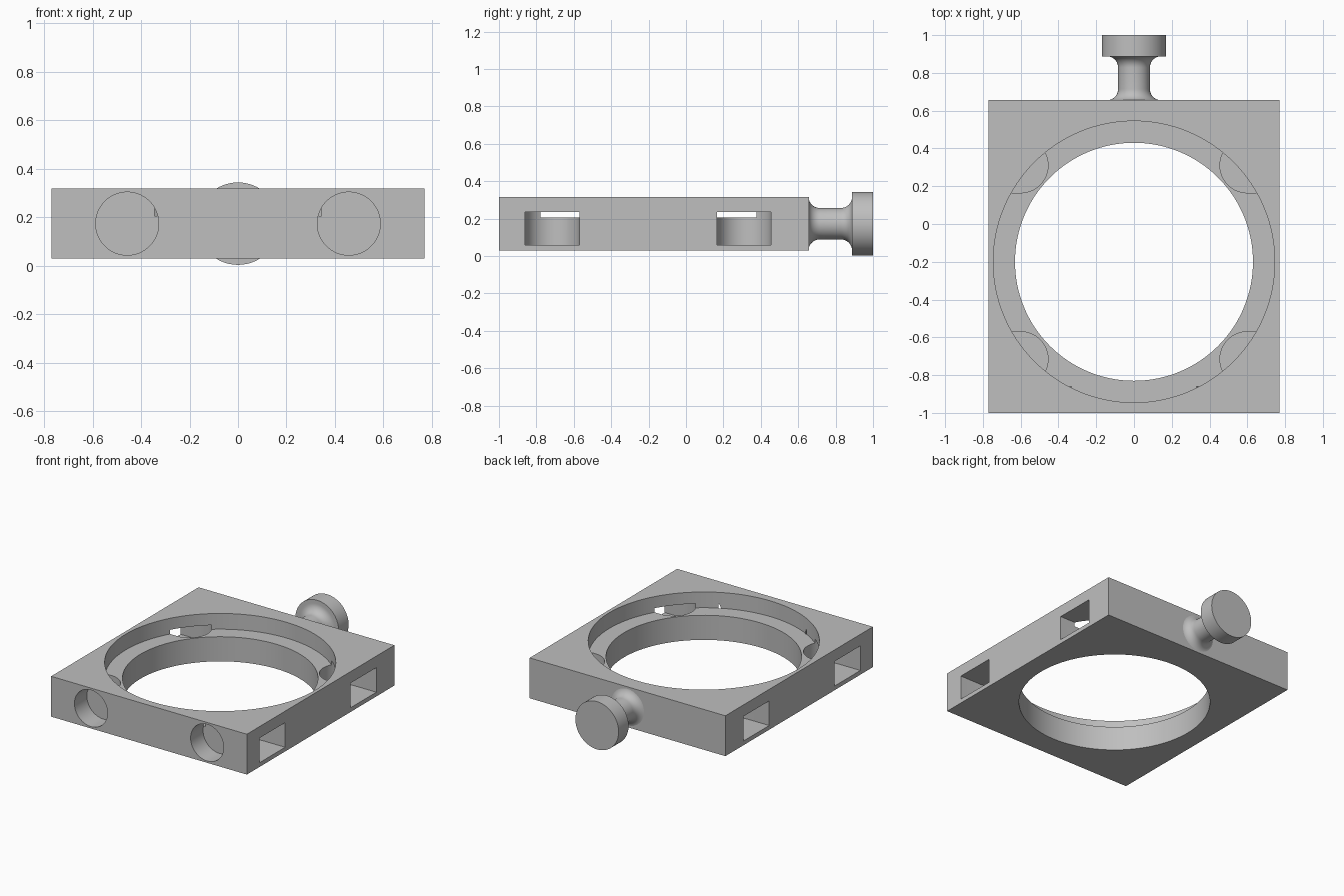
import bpy, bmesh
from math import sin, cos, pi, radians
from mathutils import Matrix

cube = bpy.data.objects.get("Cube")
if cube:
    bpy.data.objects.remove(cube, do_unlink=True)

GREY = (0.52, 0.52, 0.52, 1)
grey = bpy.data.materials.new("plain grey")
grey.use_nodes = True
grey.diffuse_color = GREY
grey.node_tree.nodes["Principled BSDF"].inputs["Base Color"].default_value = GREY


def arc(cx, cy, r, start, end, n):
    """Points along an arc, angles in degrees."""
    angles = [radians(start + (end - start) * i / n) for i in range(n + 1)]
    return [(cx + r * cos(a), cy + r * sin(a)) for a in angles]


def circle(cx, cy, r, n):
    return arc(cx, cy, r, 0, 360, n)[:-1]


def finish(name, bm):
    bmesh.ops.recalc_face_normals(bm, faces=bm.faces)
    mesh = bpy.data.meshes.new(name)
    bm.to_mesh(mesh)
    bm.free()
    mesh.materials.append(grey)
    obj = bpy.data.objects.new(name, mesh)
    bpy.context.collection.objects.link(obj)
    return obj


def prism(name, outline, low, high, along_y=False):
    """Extrude an outline upward, or an x-z outline along y."""
    bm = bmesh.new()
    face = bm.faces.new([bm.verts.new((x, y, low)) for x, y in outline])
    top = bmesh.ops.extrude_face_region(bm, geom=[face])["geom"]
    verts = [v for v in top if isinstance(v, bmesh.types.BMVert)]
    bmesh.ops.translate(bm, verts=verts, vec=(0, 0, high - low))
    if along_y:
        swap = Matrix(((1, 0, 0, 0), (0, 0, 1, 0), (0, 1, 0, 0), (0, 0, 0, 1)))
        bm.transform(swap)
    return finish(name, bm)


def activate(obj):
    bpy.ops.object.select_all(action='DESELECT')
    obj.select_set(True)
    bpy.context.view_layer.objects.active = obj


def cut(target, cutter):
    cutter.hide_render = True
    mod = target.modifiers.new("cut", 'BOOLEAN')
    mod.operation = 'DIFFERENCE'
    mod.solver = 'EXACT'
    mod.object = cutter
    activate(target)
    bpy.ops.object.modifier_apply(modifier=mod.name)
    bpy.data.objects.remove(cutter, do_unlink=True)


# Square body
BOTTOM, TOP, LEDGE, RING_Y, AXIS_Z = 0.03, 0.317, 0.205, -0.2, 0.173
w = 0.77
body = prism("body", [(-w, -1), (w, -1), (w, 0.657), (-w, 0.657)], BOTTOM, TOP)

# Through bore and wider stepped recess
cut(body, prism("bore_cutter", circle(0, RING_Y, 0.63, 128), -0.1, 0.5))
cut(body, prism("recess_cutter", circle(0, RING_Y, 0.745, 128), LEDGE, 0.5))

# Round-ended side slots and blind front holes, on both sides
for side in (-1, 1):
    for y in (-0.715, 0.31):
        tip = arc(0.6, y, 0.145, 90, 270, 32)
        outline = tip + [(0.9, y - 0.145), (0.9, y + 0.145)]
        outline = [(side * px, py) for px, py in outline]
        cut(body, prism("slot_cutter", outline, 0.06, 0.235))
    hole = circle(side * 0.457, AXIS_Z, 0.13, 64)
    cut(body, prism("hole_cutter", hole, -1.2, -0.86, along_y=True))

# Turned knob with filleted neck, lathed around the y axis
BASE, CAP, NECK, FILLET = 0.655, 0.888, 0.084, 0.06
profile = [(0, BASE - 0.01), (NECK + FILLET, BASE - 0.01)]
profile += arc(NECK + FILLET, BASE + FILLET, FILLET, 270, 180, 10)
profile += arc(NECK + FILLET, CAP - FILLET, FILLET, 180, 90, 10)
profile += [(0.17, CAP), (0.17, 1), (0, 1)]
bm = bmesh.new()
verts = [bm.verts.new((r, y, AXIS_Z)) for r, y in profile]
edges = [bm.edges.new(pair) for pair in zip(verts, verts[1:])]
bmesh.ops.spin(bm, geom=verts + edges, cent=(0, 0, AXIS_Z), axis=(0, 1, 0),
               angle=2 * pi, steps=64)
bmesh.ops.remove_doubles(bm, verts=bm.verts, dist=0.0001)
knob = finish("knob", bm)

for obj in (body, knob):
    activate(obj)
    bpy.ops.object.shade_smooth_by_angle(angle=radians(30))
